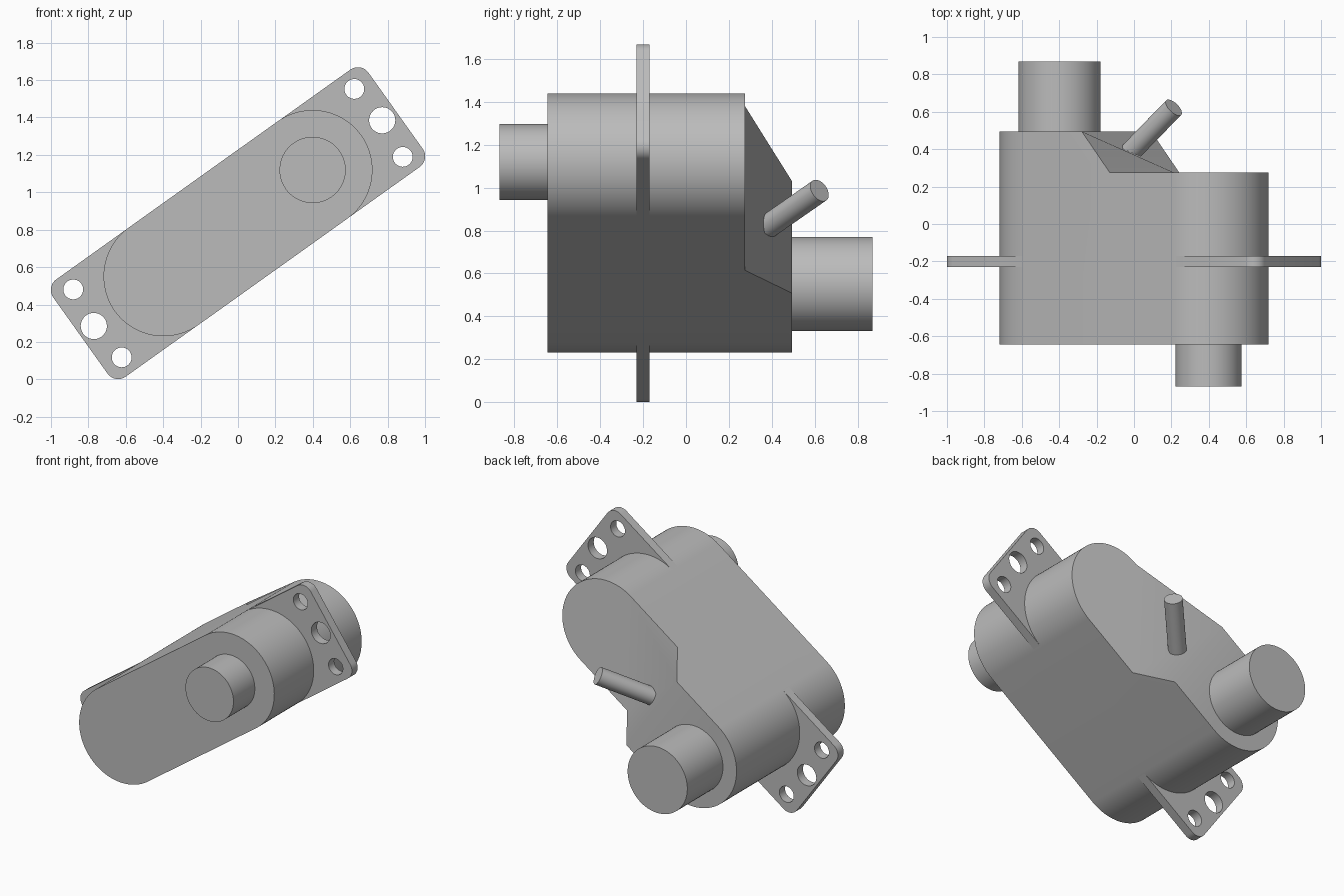
import bpy, bmesh, math
from mathutils import Matrix, Vector

if "Cube" in bpy.data.objects:
    bpy.data.objects.remove(bpy.data.objects["Cube"])

# Everything lies in a frame tilted about y: local x runs along the case
TILT = Matrix.Translation((0, 0, 0.835)) @ Matrix.Rotation(math.radians(-35.5), 4, 'Y')
HALF_WIDTH = 0.32
AXIS = 0.49                       # distance of each round end from the centre
RAMP_TOP, RAMP_FOOT = -0.115, 0.069
FRONT, BACK_LOW, BACK_HIGH = -0.645, 0.275, 0.495

grey = bpy.data.materials.new("grey")
grey.use_nodes = True
grey.diffuse_color = (0.5, 0.5, 0.5, 1)
grey.node_tree.nodes["Principled BSDF"].inputs["Base Color"].default_value = (0.5, 0.5, 0.5, 1)


def finish(name, bm):
    bmesh.ops.recalc_face_normals(bm, faces=bm.faces)
    mesh = bpy.data.meshes.new(name)
    bm.to_mesh(mesh)
    bm.free()
    mesh.transform(TILT)
    mesh.materials.append(grey)
    obj = bpy.data.objects.new(name, mesh)
    bpy.context.collection.objects.link(obj)
    return obj


def smooth(obj):
    bpy.ops.object.select_all(action='DESELECT')
    obj.select_set(True)
    bpy.context.view_layer.objects.active = obj
    bpy.ops.object.shade_smooth_by_angle(angle=math.radians(30))


def rounded_prism(half_length, half_width, radius, y0, y1, steps=24):
    """Rounded rectangle in local xz, extruded from y0 to y1."""
    bm = bmesh.new()
    ring = []
    corners = [(1, 1), (-1, 1), (-1, -1), (1, -1)]
    for i, (sx, sz) in enumerate(corners):
        for k in range(steps + 1):
            a = math.pi / 2 * (i + k / steps)
            x = sx * (half_length - radius) + radius * math.cos(a)
            z = sz * (half_width - radius) + radius * math.sin(a)
            ring.append(bm.verts.new((x, y0, z)))
    face = bm.faces.new(ring)
    new = bmesh.ops.extrude_face_region(bm, geom=[face])["geom"]
    bmesh.ops.translate(bm, verts=[v for v in new if isinstance(v, bmesh.types.BMVert)],
                        vec=(0, y1 - y0, 0))
    bmesh.ops.remove_doubles(bm, verts=bm.verts, dist=0.0001)
    return bm


def add_rod(bm, start, end, radius, segments=64):
    start, end = Vector(start), Vector(end)
    turn = (end - start).to_track_quat('Z', 'Y').to_matrix().to_4x4()
    bmesh.ops.create_cone(bm, cap_ends=True, segments=segments, radius1=radius, radius2=radius,
                          depth=(end - start).length,
                          matrix=Matrix.Translation((start + end) / 2) @ turn)


def rod(name, start, end, radius):
    bm = bmesh.new()
    add_rod(bm, start, end, radius)
    smooth(finish(name, bm))


# Case: round-ended block whose back steps down along a ramp
bm = rounded_prism(AXIS + HALF_WIDTH, HALF_WIDTH, HALF_WIDTH, FRONT, BACK_LOW)
for cut in (RAMP_TOP, RAMP_FOOT):
    bmesh.ops.bisect_plane(bm, geom=bm.verts[:] + bm.edges[:] + bm.faces[:],
                           plane_co=(cut, 0, 0), plane_no=(1, 0, 0))
for v in bm.verts:
    if v.co.y > 0 and v.co.x < RAMP_TOP + 0.001:
        v.co.y = BACK_HIGH
bmesh.ops.dissolve_limit(bm, angle_limit=0.002, verts=bm.verts, edges=bm.edges)
smooth(finish("case", bm))

# Mounting plate with three screw holes at each end
plate = finish("mounting_plate", rounded_prism(1.035, HALF_WIDTH - 0.0005, 0.07, -0.23, -0.17, 12))
holes = bmesh.new()
for side in (-1, 1):
    for x, z, r in ((0.923, 0.223, 0.053), (0.947, 0, 0.07), (0.923, -0.223, 0.053)):
        add_rod(holes, (side * x, -0.3, z), (side * x, -0.1, z), r, 48)
cutter = finish("hole_cutter", holes)
cutter.hide_render = True
mod = plate.modifiers.new("holes", 'BOOLEAN')
mod.operation, mod.solver, mod.object = 'DIFFERENCE', 'EXACT', cutter
bpy.context.view_layer.objects.active = plate
bpy.ops.object.modifier_apply(modifier=mod.name)
bpy.data.objects.remove(cutter)
smooth(plate)

# Output shaft in front, pivot boss behind
rod("output_shaft", (AXIS, FRONT - 0.225, 0), (AXIS, FRONT + 0.05, 0), 0.177)
rod("pivot_boss", (-AXIS, BACK_HIGH - 0.05, 0), (-AXIS, 0.87, 0), 0.22)

# Cable leaving square to the ramp
middle = Vector(((RAMP_TOP + RAMP_FOOT) / 2, (BACK_LOW + BACK_HIGH) / 2, 0))
normal = Vector((BACK_HIGH - BACK_LOW, RAMP_FOOT - RAMP_TOP, 0)).normalized()
rod("cable", middle - normal * 0.05, middle + normal * 0.37, 0.056)
